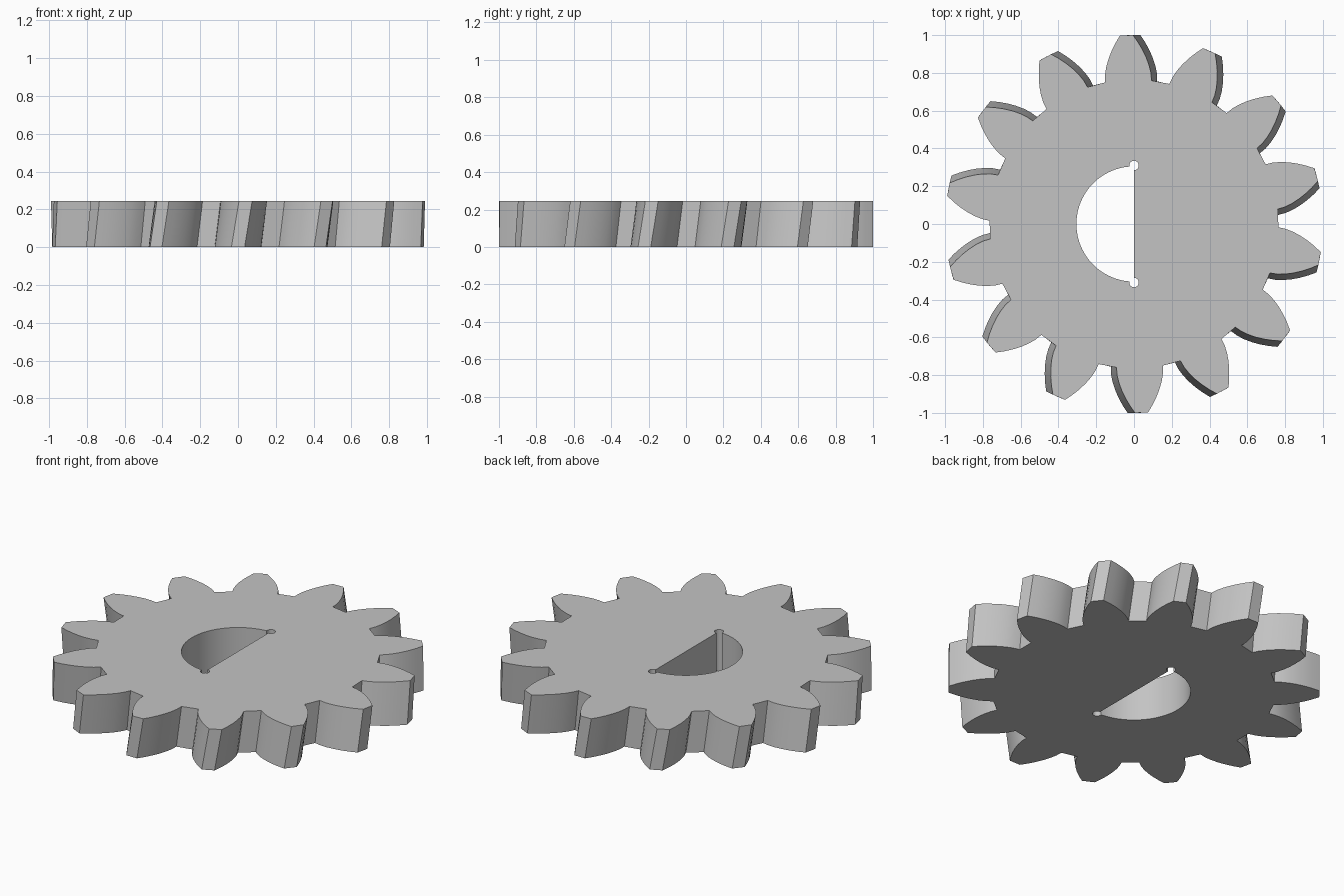
import bpy, bmesh
from math import sin, cos, acos, tan, radians, pi, atan2, sqrt

cube = bpy.data.objects.get("Cube")
if cube:
    bpy.data.objects.remove(cube, do_unlink=True)

TEETH = 14
HEIGHT = 0.245
TWIST = radians(2.3)
ROOT_R, TIP_R = 0.765, 1.0
ROOT_HALF, TIP_HALF = radians(9.25), radians(2.0)
BORE_R = 0.305
RELIEF_Y, RELIEF_R = 0.31, 0.025
FLANK_STEPS = 6


def polar(r, a):
    return (r * cos(a), r * sin(a))


def arc(cx, cy, r, a0, a1, n):
    return [(cx + r * cos(a0 + (a1 - a0) * i / n),
             cy + r * sin(a0 + (a1 - a0) * i / n)) for i in range(n + 1)]


def involute(r):
    a = acos(min(1.0, ROOT_R / r))
    return tan(a) - a


# Tooth outline: curved flanks, flat tips and flat roots
def gear_outline(turn):
    flank = []
    for i in range(FLANK_STEPS + 1):
        r = ROOT_R + (TIP_R - ROOT_R) * i / FLANK_STEPS
        t = involute(r) / involute(TIP_R)
        flank.append((r, ROOT_HALF + (TIP_HALF - ROOT_HALF) * t))
    pts = []
    for k in range(TEETH):
        mid = pi / 2 + turn + 2 * pi * k / TEETH
        pts += [polar(r, mid - h) for r, h in flank]
        pts += [polar(r, mid + h) for r, h in reversed(flank)]
    return pts


# Half-round bore outline with a small round relief in each corner
def bore_outline():
    c = (BORE_R**2 + RELIEF_Y**2 - RELIEF_R**2) / (2 * BORE_R * RELIEF_Y)
    phi = acos(c)
    px, py = -BORE_R * sqrt(1 - c * c), BORE_R * c
    end = atan2(py - RELIEF_Y, px) % (2 * pi)
    upper = arc(0, RELIEF_Y, RELIEF_R, -pi / 2, end, 16)
    lower = [(x, -y) for x, y in reversed(upper)]
    curve = arc(0, 0, BORE_R, pi / 2 + phi, 3 * pi / 2 - phi, 40)
    return upper + curve[1:-1] + lower


bm = bmesh.new()


def add_loop(points, z):
    verts = [bm.verts.new((x, y, z)) for x, y in points]
    edges = [bm.edges.new((v, verts[(i + 1) % len(verts)]))
             for i, v in enumerate(verts)]
    return verts, edges


def add_wall(low, high):
    n = len(low)
    for i in range(n):
        j = (i + 1) % n
        bm.faces.new((low[i], low[j], high[j], high[i]))


rim_low, rim_low_e = add_loop(gear_outline(0), 0)
rim_high, rim_high_e = add_loop(gear_outline(TWIST), HEIGHT)
bore_low, bore_low_e = add_loop(bore_outline(), 0)
bore_high, bore_high_e = add_loop(bore_outline(), HEIGHT)

# Flat faces, then the helical rim and the straight bore
bmesh.ops.triangle_fill(bm, use_beauty=True, edges=rim_low_e + bore_low_e)
bmesh.ops.triangle_fill(bm, use_beauty=True, edges=rim_high_e + bore_high_e)
add_wall(rim_low, rim_high)
add_wall(bore_low, bore_high)
bmesh.ops.recalc_face_normals(bm, faces=bm.faces[:])

mesh = bpy.data.meshes.new("helical_gear")
bm.to_mesh(mesh)
bm.free()
gear = bpy.data.objects.new("helical_gear", mesh)
bpy.context.collection.objects.link(gear)

# Plain grey material
grey = bpy.data.materials.new("plain_grey")
grey.use_nodes = True
colour = (0.55, 0.55, 0.55, 1.0)
grey.diffuse_color = colour
grey.node_tree.nodes["Principled BSDF"].inputs["Base Color"].default_value = colour
mesh.materials.append(grey)

bpy.ops.object.select_all(action="DESELECT")
gear.select_set(True)
bpy.context.view_layer.objects.active = gear
bpy.ops.object.shade_smooth_by_angle(angle=radians(30))
